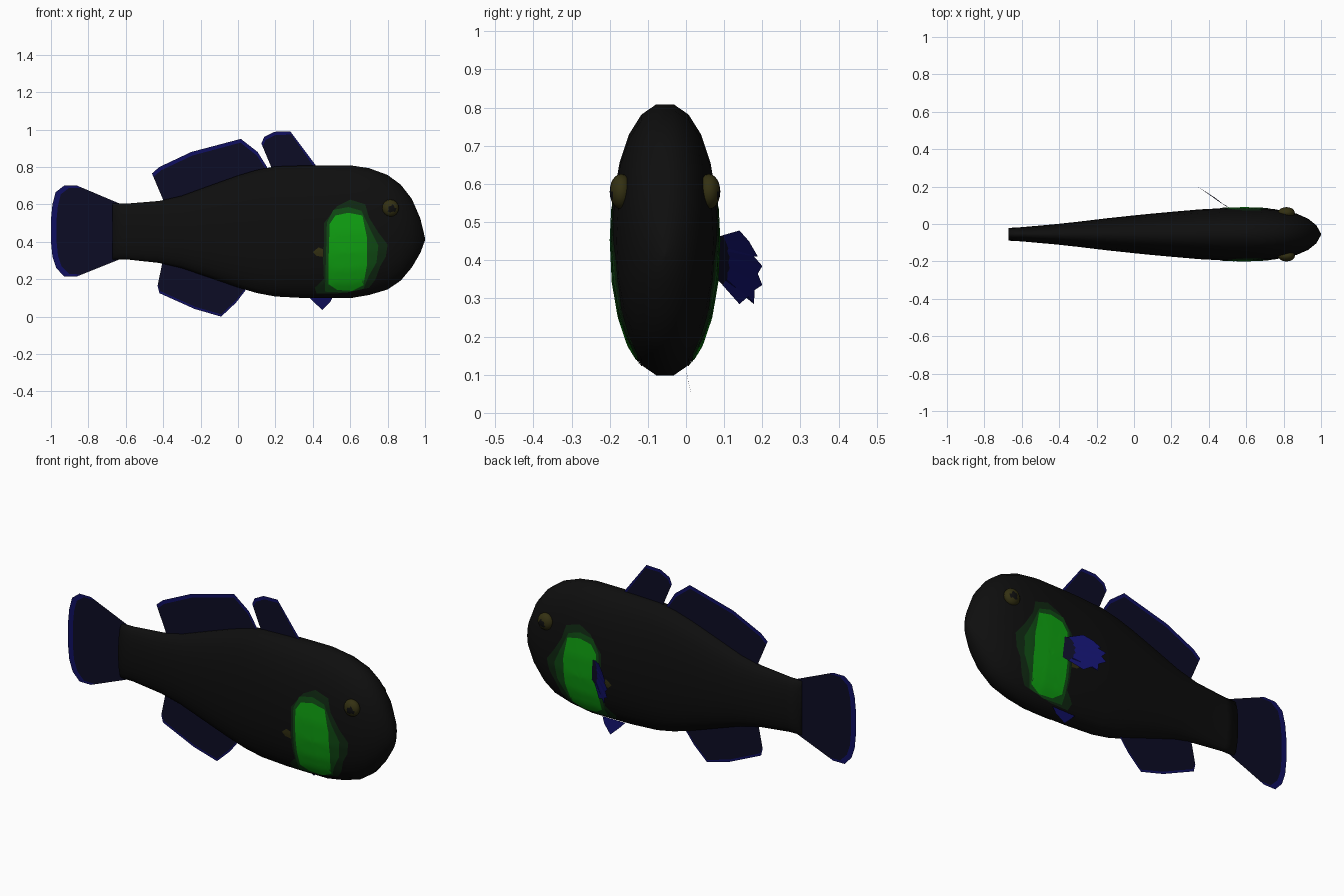
import bpy, bmesh, math
from mathutils import Vector
from mathutils.bvhtree import BVHTree

if "Cube" in bpy.data.objects:
    bpy.data.objects.remove(bpy.data.objects["Cube"])

CY = -0.055  # the body's centre plane


def mat(name, r, g, b):
    m = bpy.data.materials.new(name)
    m.diffuse_color = (r, g, b, 1)
    m.use_nodes = True
    m.node_tree.nodes["Principled BSDF"].inputs["Base Color"].default_value = m.diffuse_color
    return m


BLACK = mat("black", .0045, .0045, .0045)
NAVY = mat("navy", .0037, .0037, .018)
BLUE = mat("blue", .005, .005, .12)
GREEN = mat("bright green", .005, .36, .006)
MID = mat("mid green", .005, .07, .007)
DARK = mat("dark green", .005, .022, .006)
OLIVE = mat("olive", .034, .03, .006)


def make(name, bm, mats, smooth=True):
    me = bpy.data.meshes.new(name)
    bm.to_mesh(me)
    bm.free()
    for m in mats:
        me.materials.append(m)
    for p in me.polygons:
        p.use_smooth = smooth
    ob = bpy.data.objects.new(name, me)
    bpy.context.collection.objects.link(ob)
    return ob


# Body: loft of oval rings (x, top z, bottom z, half width)
STATIONS = [
    (-.67, .605, .305, .034), (-.60, .605, .305, .038), (-.42, .62, .285, .054),
    (-.30, .648, .257, .067), (-.15, .703, .205, .085), (0, .757, .153, .101),
    (.1, .787, .123, .111), (.2, .806, .104, .12), (.35, .811, .096, .133),
    (.47, .812, .095, .139), (.6, .812, .095, .14), (.7, .797, .112, .138),
    (.8, .76, .142, .127), (.87, .708, .19, .11), (.93, .63, .262, .084),
    (.975, .525, .34, .048), (1.0, .42, .408, .003)]
N = 22
bm = bmesh.new()
rings = []
for x, top, bot, w in STATIONS:
    ring = []
    for i in range(N):
        a = 2 * math.pi * i / N
        c, s = math.cos(a), math.sin(a)
        e = 2 / 2.15  # slightly squared oval
        ring.append(bm.verts.new((x, CY + w * math.copysign(abs(c) ** e, c),
                                  (top + bot) / 2 + (top - bot) / 2 * math.copysign(abs(s) ** e, s))))
    rings.append(ring)
for a, b in zip(rings, rings[1:]):
    for i in range(N):
        j = (i + 1) % N
        bm.faces.new((a[i], a[j], b[j], b[i]))
bm.faces.new(rings[0])
bm.faces.new(rings[-1])
bmesh.ops.recalc_face_normals(bm, faces=bm.faces)
tree = BVHTree.FromBMesh(bm)
make("body", bm, [BLACK])


# Painted patches: thin plates laid on the body's flanks
def patch(name, outline, centre, side, off, m, steps=9):
    pts = []
    for p, q in zip(outline, outline[1:] + outline[:1]):
        pts += [Vector(p).lerp(Vector(q), t / 4) for t in range(4)]
    bm = bmesh.new()
    c = Vector(centre)

    def on_body(p):
        hit, n, _, _ = tree.ray_cast(Vector((p.x, CY + side, p.y)), Vector((0, -side, 0)))
        return bm.verts.new(hit + n * off if hit else (p.x, CY, p.y))
    mid = on_body(c)
    prev = None
    for k in range(1, steps + 1):
        ring = [on_body(c.lerp(p, k / steps)) for p in pts]
        for i in range(len(ring)):
            j = (i + 1) % len(ring)
            bm.faces.new((prev[i], ring[i], ring[j], prev[j]) if prev else (mid, ring[i], ring[j]))
        prev = ring
    bm.normal_update()
    bmesh.ops.reverse_faces(bm, faces=[f for f in bm.faces if f.normal.y * side < 0])
    make(name, bm, [m])


dark = [(.46, .50), (.53, .59), (.60, .625), (.68, .60), (.70, .53), (.75, .45), (.80, .385),
        (.79, .32), (.76, .27), (.735, .20), (.70, .155), (.63, .14), (.53, .125), (.42, .125),
        (.41, .155), (.46, .18), (.455, .3), (.46, .4)]
middle = [(.475, .50), (.51, .57), (.59, .585), (.66, .565), (.70, .48), (.75, .38), (.74, .29),
          (.70, .22), (.67, .15), (.58, .13), (.465, .135), (.47, .3)]
bright = [(.49, .495), (.52, .54), (.59, .555), (.665, .54), (.69, .42), (.69, .28), (.67, .17),
          (.61, .14), (.53, .145), (.485, .175), (.485, .33)]
spot = [(.40, .345), (.43, .37), (.455, .36), (.455, .32), (.42, .325)]

for side, tag in ((-1, "right"), (1, "left")):
    patch(f"{tag}_patch_outer", dark, (.59, .33), side, .002, DARK)
    patch(f"{tag}_patch_middle", middle, (.59, .33), side, .0035, MID)
    patch(f"{tag}_patch_centre", bright, (.59, .33), side, .005, GREEN)
    patch(f"{tag}_cheek_spot", spot, (.435, .345), side, .003, OLIVE, 2)

    # Eye: flattened ball with a dark pupil on its outer faces
    bm = bmesh.new()
    bmesh.ops.create_uvsphere(bm, u_segments=16, v_segments=12, radius=1)
    for v in bm.verts:
        x, y, z = v.co
        v.co = (.815 + .045 * x, CY + side * (.115 + .03 * z), .58 + .046 * y)
    bmesh.ops.recalc_face_normals(bm, faces=bm.faces)
    for f in bm.faces:
        p = f.calc_center_median()
        f.material_index = int(math.hypot(p.x - .822, p.z - .576) < .02)
    make(f"{tag}_eye", bm, [OLIVE, BLACK])


# Middle fins: flat sheets from a root line to a tip line, with a blue rim
def fin(name, roots, tips, rim):
    bm = bmesh.new()
    cols = []
    for r, t in zip(roots, tips):
        r, t = Vector((r[0], CY, r[1])), Vector((t[0], CY, t[1]))
        cols.append([bm.verts.new(p) for p in (r, t + (r - t).normalized() * rim, t)])
    for a, b in zip(cols, cols[1:]):
        bm.faces.new((a[0], b[0], b[1], a[1]))
        bm.faces.new((a[1], b[1], b[2], a[2])).material_index = 1
    make(name, bm, [NAVY, BLUE], False)


fin("front_dorsal_fin", [(.19, .77), (.22, .77), (.28, .77), (.34, .77), (.41, .78)],
    [(.125, .925), (.14, .96), (.195, .988), (.28, .99), (.415, .81)], .018)
fin("rear_dorsal_fin", [(-.39, .60), (-.34, .61), (-.2, .65), (0, .72), (.08, .75), (.155, .77)],
    [(-.46, .765), (-.42, .80), (-.25, .88), (.015, .95), (.105, .88), (.155, .80)], .02)
fin("anal_fin", [(-.40, .31), (-.35, .3), (-.2, .26), (-.08, .21), (-.02, .19), (.04, .17)],
    [(-.43, .165), (-.42, .125), (-.23, .04), (-.09, 0), (-.01, .075), (.04, .14)], .012)
tail_tips = [(-.86, .70), (-.93, .70), (-.975, .665), (-.992, .60), (-1, .52), (-1, .40),
             (-.992, .32), (-.972, .26), (-.93, .215), (-.86, .215)]
fin("tail_fin", [(-.635, .605 - .3 * i / 9) for i in range(10)], tail_tips, .03)

# Left pectoral fin: ragged fan swept back from the flank (y, z)
fan = [(.14, .478), (.165, .45), (.188, .41), (.178, .41), (.2, .385), (.188, .365), (.2, .335),
       (.18, .322), (.178, .285), (.163, .305), (.14, .285)]
bm = bmesh.new()
cols = []
for i, (y, z) in enumerate(fan):
    t = i / (len(fan) - 1)
    root = Vector((.53, .078, .46 - .105 * t))
    tip = Vector((.53 - (y - .078) * 1.55, y, z))
    neck = root.lerp(tip, .3) + Vector((-.012, 0, 0))
    cols.append([bm.verts.new(p) for p in (root, neck, tip)])
for a, b in zip(cols, cols[1:]):
    bm.faces.new((a[0], b[0], b[1], a[1]))
    bm.faces.new((a[1], b[1], b[2], a[2])).material_index = 1
make("left_pectoral_fin", bm, [NAVY, BLUE], False)

# Left pelvic fin under the belly
bm = bmesh.new()
bm.faces.new([bm.verts.new(p) for p in
              ((.37, 0, .115), (.405, .007, .078), (.45, .018, .036), (.495, .006, .08), (.51, 0, .115))])
make("left_pelvic_fin", bm, [BLUE], False)
